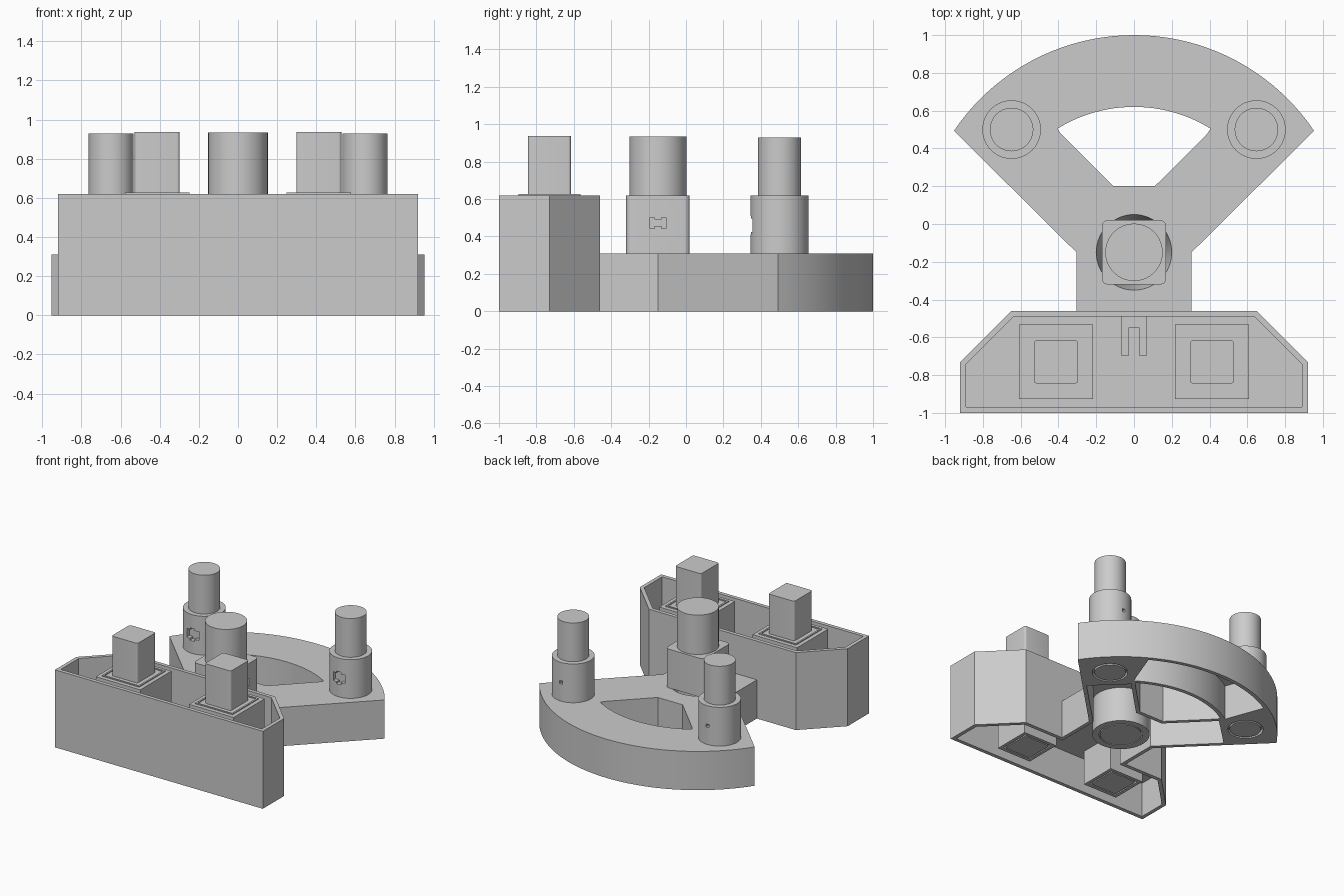
import bpy
import bmesh
from math import sin, cos, pi, radians
from mathutils import Vector

if "Cube" in bpy.data.objects:
    bpy.data.objects.remove(bpy.data.objects["Cube"])

grey = bpy.data.materials.new("plain grey")
grey.use_nodes = True
grey.diffuse_color = (0.6, 0.6, 0.6, 1)
grey.node_tree.nodes["Principled BSDF"].inputs["Base Color"].default_value = (0.6, 0.6, 0.6, 1)

HUB = (0, -0.15)
DECK, TOP, WALL = 0.31, 0.62, 0.03


def finish(name, bm):
    bmesh.ops.recalc_face_normals(bm, faces=bm.faces)
    mesh = bpy.data.meshes.new(name)
    bm.to_mesh(mesh)
    bm.free()
    mesh.materials.append(grey)
    obj = bpy.data.objects.new(name, mesh)
    bpy.context.collection.objects.link(obj)
    return obj


def prism(name, pts, z0, z1):
    bm = bmesh.new()
    face = bm.faces.new([bm.verts.new((x, y, z0)) for x, y in pts])
    new = bmesh.ops.extrude_face_region(bm, geom=[face])["geom"]
    bmesh.ops.translate(bm, vec=(0, 0, z1 - z0),
                        verts=[g for g in new if isinstance(g, bmesh.types.BMVert)])
    return finish(name, bm)


def arc(center, r, a0, a1, n):
    return [(center[0] + r * cos(a0 + (a1 - a0) * i / n),
             center[1] + r * sin(a0 + (a1 - a0) * i / n)) for i in range(n + 1)]


def circle(center, r, n=64):
    return arc(center, r, 0, 2 * pi, n)[:-1]


def square(center, h, r=0.0):
    """Square outline with half size h and corner radius r."""
    pts = []
    for k, (sx, sy) in enumerate([(1, 1), (-1, 1), (-1, -1), (1, -1)]):
        c = (center[0] + sx * (h - r), center[1] + sy * (h - r))
        pts += arc(c, r, k * pi / 2, (k + 1) * pi / 2, 5) if r else [c]
    return pts


def inset(pts, d):
    """Move every side of a counter-clockwise outline inwards by d."""
    out = []
    for i, p in enumerate(pts):
        p, a, b = Vector(p), Vector(pts[i - 1]), Vector(pts[(i + 1) % len(pts)])
        e, f = (p - a).normalized(), (b - p).normalized()
        n, m = Vector((-e.y, e.x)), Vector((-f.y, f.x))
        out.append(tuple(p + (n + m) * d / (1 + n.dot(m))))
    return out


def cut(obj, cutter):
    mod = obj.modifiers.new("cut", "BOOLEAN")
    mod.object = cutter
    mod.solver = "EXACT"
    bpy.context.view_layer.objects.active = obj
    bpy.ops.object.modifier_apply(modifier=mod.name)
    bpy.data.objects.remove(cutter)


def mirrored(pts):
    return [(-x, y) for x, y in reversed(pts)]


def side_hole(obj, center, axis, w, h, length):
    """Cut a box-shaped opening centred on a point, running along x or y."""
    bm = bmesh.new()
    bmesh.ops.create_cube(bm, size=1)
    size = (length, w, h) if axis == "x" else (w, length, h)
    bmesh.ops.scale(bm, vec=size, verts=bm.verts)
    bmesh.ops.translate(bm, vec=center, verts=bm.verts)
    cut(obj, finish("opening_cutter", bm))


# Outlines
half = [(0.92, -1), (0.92, -0.73), (0.65, -0.46)]
neck = [(0.305, -0.46), (0.305, -0.15)]
tip = radians(34)
outline = mirrored(half)[-1:] + half + neck + arc(HUB, 1.15, tip, pi - tip, 40)
outline += mirrored(neck) + mirrored(half)[:-1]
lo = radians(58)
window = [(-0.11, 0.2), (0.11, 0.2), (0.385, 0.475), (0.405, 0.503)]
window += arc(HUB, 0.77, lo, pi - lo, 24)
window += mirrored(window[2:4])
end_block = [(0.68, 0.22), (0.42, 0.47), (0.57, 0.87), (0.7, 1.1), (1.2, 0.9), (1.1, 0.3)]

# Hollow base, open underneath, with a walled window and solid ends
base = prism("base", outline, 0, DECK)
cavity = prism("cavity_cutter", inset(outline, WALL), -0.1, DECK - WALL)
cut(cavity, prism("window_wall_cutter", inset(window, -WALL), -0.2, 0.5))
for pts in (end_block, mirrored(end_block)):
    cut(cavity, prism("end_cutter", pts, -0.2, 0.5))
cut(base, cavity)
cut(base, prism("window_cutter", window, -0.2, 0.5))
cut(base, prism("hub_cutter", circle(HUB, 0.2), 0.2, 0.5))
for s in (-1, 1):
    cut(base, prism("socket_cutter", circle((s * 0.65, 0.5), 0.13), -0.1, 0.03))

# Hub tube with a flared mouth under the central post
profile = [(0.16, 0), (0.21, 0), (0.21, 0.295), (0.2, 0.31), (0.165, 0.15)]
bm = bmesh.new()
vs = [bm.verts.new((r, 0, z)) for r, z in profile]
edges = [bm.edges.new((vs[i - 1], v)) for i, v in enumerate(vs)]
bmesh.ops.spin(bm, geom=vs + edges, angle=2 * pi, steps=64, axis=(0, 0, 1),
               cent=(0, 0, 0), use_merge=True)
bmesh.ops.remove_doubles(bm, verts=bm.verts, dist=0.0001)
bmesh.ops.translate(bm, vec=(*HUB, 0), verts=bm.verts)
finish("hub_tube", bm)

# Central post and peg
post = prism("central_post", square(HUB, 0.17, 0.03), DECK, TOP)
for s in (-1, 1):
    x = s * 0.17
    side_hole(post, (x, HUB[1], 0.472), "x", 0.05, 0.035, 0.04)
    for t in (-1, 1):
        side_hole(post, (x, HUB[1] + t * 0.031, 0.472), "x", 0.025, 0.06, 0.04)
prism("central_peg", circle(HUB, 0.152), 0, 0.935)

# Open tray on the front part
tray_outline = mirrored(half) + half
tray_outline = half + mirrored(half)
tray = prism("tray", tray_outline, DECK, TOP)
cut(tray, prism("tray_cutter", inset(tray_outline, WALL), DECK + WALL, 1))
latch = [(0.065, -0.49), (-0.065, -0.49), (-0.065, -0.7), (-0.03, -0.7),
         (-0.03, -0.55), (0.03, -0.55), (0.03, -0.7), (0.065, -0.7)]
prism("tray_latch", latch, DECK, DECK + 0.06)

for s, side in ((1, "left"), (-1, "right")):
    # Square bosses with square pegs
    c = (s * 0.413, -0.73)
    prism(side + "_square_boss", square(c, 0.197), DECK, TOP)
    plate = prism(side + "_boss_plate", square(c, 0.165), TOP - 0.01, TOP + 0.007)
    cut(plate, prism("plate_cutter", square(c, 0.152), TOP - 0.1, TOP + 0.1))
    prism(side + "_square_peg", square(c, 0.115, 0.015), 0, 0.937)
    frame = prism(side + "_square_socket", square(c, 0.152), 0, DECK - 0.01)
    cut(frame, prism("frame_cutter", square(c, 0.125), -0.1, 0.04))
    # Round posts with round pegs
    c = (s * 0.648, 0.5)
    round_post = prism(side + "_round_post", circle(c, 0.155), DECK, TOP)
    front = c[1] - 0.15
    side_hole(round_post, (c[0], front, 0.46), "y", 0.04, 0.1, 0.07)
    for t in (-1, 1):
        side_hole(round_post, (c[0] + t * 0.035, front, 0.46), "y", 0.035, 0.07, 0.07)
    side_hole(round_post, (c[0], c[1] + 0.15, 0.46), "y", 0.025, 0.025, 0.06)
    prism(side + "_round_peg", circle(c, 0.115), 0, 0.93)

# Smooth the round walls, keep the edges sharp
bpy.ops.object.select_all(action="DESELECT")
for obj in bpy.context.collection.objects:
    if obj.type == "MESH":
        obj.select_set(True)
        bpy.context.view_layer.objects.active = obj
bpy.ops.object.shade_smooth_by_angle(angle=radians(25))
